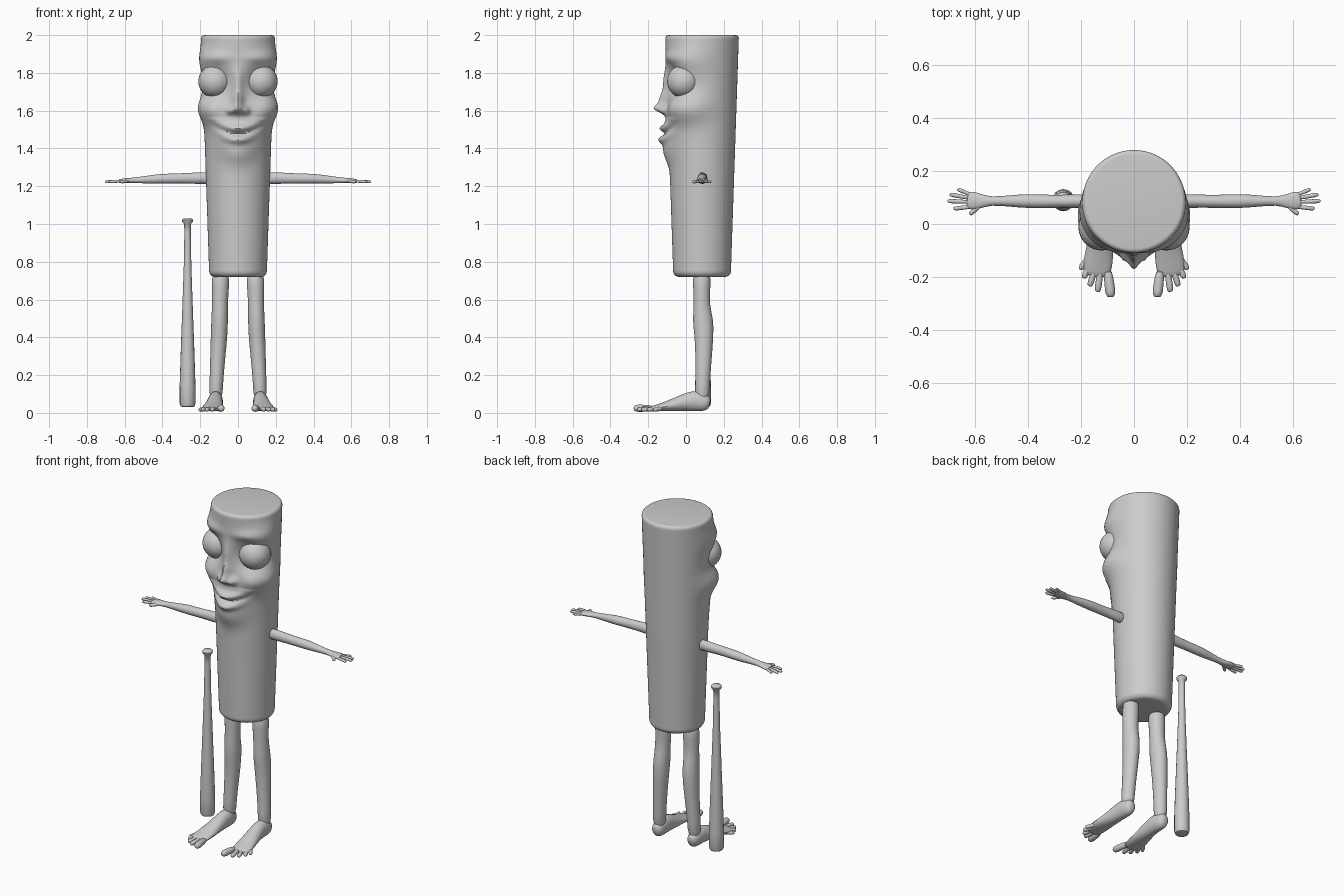
import bpy, bmesh, math
from mathutils import Vector

if "Cube" in bpy.data.objects:
    bpy.data.objects.remove(bpy.data.objects["Cube"])

grey = bpy.data.materials.new("plain_grey")
grey.use_nodes = True
COLOUR = (0.6, 0.6, 0.6, 1)
grey.diffuse_color = COLOUR
grey.node_tree.nodes["Principled BSDF"].inputs["Base Color"].default_value = COLOUR


def skin(name, rings, subsurf=0):
    """Join rings of points into a closed smooth tube."""
    bm = bmesh.new()
    loops = [[bm.verts.new(p) for p in ring] for ring in rings]
    n = len(loops[0])
    for a, b in zip(loops, loops[1:]):
        for i in range(n):
            j = (i + 1) % n
            bm.faces.new((a[i], a[j], b[j], b[i]))
    bm.faces.new(loops[0][::-1])
    bm.faces.new(loops[-1])
    bmesh.ops.recalc_face_normals(bm, faces=bm.faces)
    mesh = bpy.data.meshes.new(name)
    bm.to_mesh(mesh)
    bm.free()
    mesh.materials.append(grey)
    ob = bpy.data.objects.new(name, mesh)
    bpy.context.collection.objects.link(ob)
    if subsurf:
        ob.modifiers.new("smooth", "SUBSURF").levels = subsurf
        ob.modifiers["smooth"].render_levels = subsurf
    bpy.ops.object.select_all(action="DESELECT")
    ob.select_set(True)
    bpy.context.view_layer.objects.active = ob
    bpy.ops.object.shade_smooth_by_angle(angle=math.radians(50))
    return ob


def limb(name, side, path, up, sides=12, subsurf=1):
    """Loft ellipses (x, y, z, width, height) along a path."""
    centres = [Vector((side * p[0], p[1], p[2])) for p in path]
    rings = []
    for i, p in enumerate(path):
        ahead = centres[min(i + 1, len(path) - 1)] - centres[max(i - 1, 0)]
        u = ahead.cross(Vector(up)).normalized()
        v = u.cross(ahead).normalized()
        turn = [math.tau * k / sides for k in range(sides)]
        rings.append([centres[i] + u * p[3] * math.cos(t) + v * p[4] * math.sin(t)
                      for t in turn])
    return skin(name, rings, subsurf)


def digit(name, side, base, tip, r):
    """Finger or toe with a rounded tip."""
    a, b = Vector(base), Vector(tip)
    path = []
    for t, f in ((0, 0.9), (0.5, 0.95), (0.8, 1.05), (0.95, 0.8), (1, 0.45)):
        path.append((*a.lerp(b, t), r * f, r * f))
    limb(name, side, path, (0, 0, 1), 8)


# Face relief: x, z, x spread, z spread, height
FACE = [
    (0, 1.47, .12, .09, .03),       # muzzle
    (0, 1.37, .10, .06, .02),       # chin
    (0, 1.61, .030, .027, .055),    # nose tip
    (0, 1.655, .026, .045, .035),   # nose ridge
    (.042, 1.60, .02, .02, .03),    # nostril wings
    (0, 1.74, .025, .08, .02),      # bridge
    (.105, 1.755, .055, .075, -.04),  # eye sockets
    (.12, 1.88, .08, .03, .015),    # brows
    (.14, 1.60, .06, .06, .015),    # cheeks
    (0, 1.508, .09, .017, .022),    # upper lip
    (0, 1.478, .10, .010, -.014),   # mouth line
    (0, 1.445, .075, .020, .024),   # lower lip
]
BOTTOM, TOP, MID_Y = 0.72, 2.0, 0.085


def bump(v, centre, spread):
    return math.exp(-((v - centre) / spread) ** 2)


def body_point(angle, z):
    r = 0.152 + 0.043 * (z - BOTTOM) / (TOP - BOTTOM)
    # Rounded rims
    for gap, size in ((z - BOTTOM, .03), (TOP - z, .018)):
        if gap < size:
            r -= size * (1 - math.sqrt(1 - (1 - gap / size) ** 2))
    # Cheekbones and temples at the sides of the face
    wide = bump(abs(angle), 1.1, .55)
    r += wide * (.044 * bump(z, 1.61, .075) + .024 * bump(z, 1.87, .075))
    x, y = r * math.sin(angle), MID_Y - r * math.cos(angle)
    front = max(0, min(1, math.cos(angle) / .45))
    front *= front * (3 - 2 * front)
    zs = z - (2.5 * x * x if z < 1.56 else 0)
    for cx, cz, sx, sz, h in FACE:
        height = zs if cz < 1.55 else z
        y -= front * h * bump(abs(x), cx, sx) * bump(height, cz, sz)
    return (x, y, z)


# Body and face in one column
SEG, ROWS = 112, 150
levels = [BOTTOM + (TOP - BOTTOM) * i / ROWS for i in range(ROWS + 1)]
levels[1:1] = [BOTTOM + .001, BOTTOM + .004]
levels[-1:-1] = [TOP - .003, TOP - .0008]
skin("body", [[body_point(math.tau * k / SEG - math.pi, z) for k in range(SEG)]
              for z in levels])

# Eyes, legs, feet, arms and hands
for side, tag in ((1, "left"), (-1, "right")):
    R = 0.088
    eye = [(.122, -.012 + R * math.cos(a), 1.755, R * math.sin(a), R * math.sin(a))
           for a in [math.pi * (i + .15) / 16.3 for i in range(17)]]
    limb(tag + "_eye", side, eye, (0, 0, 1), 32, 0)

    limb(tag + "_leg", side, [
        (.092, .085, .76, .050, .052), (.093, .083, .66, .047, .047),
        (.096, .083, .57, .043, .043), (.097, .090, .49, .046, .058),
        (.100, .096, .41, .046, .052), (.108, .093, .28, .041, .044),
        (.115, .088, .16, .037, .040), (.118, .085, .06, .038, .042)], (0, 1, 0))
    limb(tag + "_foot", side, [
        (.118, .128, .048, .020, .026), (.118, .110, .052, .036, .046),
        (.118, .060, .065, .040, .058), (.120, .010, .060, .042, .052),
        (.126, -.06, .043, .049, .036), (.134, -.13, .030, .058, .022),
        (.140, -.18, .022, .056, .015), (.142, -.20, .020, .042, .010)], (0, 0, 1))
    toes = ((.100, -.17, .087, -.277, .021), (.126, -.17, .138, -.257, .014),
            (.145, -.16, .168, -.236, .013), (.160, -.14, .191, -.205, .013),
            (.170, -.12, .204, -.172, .012))
    for i, (x, y, tx, ty, r) in enumerate(toes):
        digit(f"{tag}_toe_{i + 1}", side, (x, y, .024), (tx, ty, r + .004), r)

    limb(tag + "_arm", side, [
        (.12, .087, 1.243, .030, .036), (.22, .087, 1.243, .026, .031),
        (.32, .085, 1.241, .025, .027), (.40, .087, 1.240, .029, .028),
        (.48, .087, 1.235, .021, .021), (.54, .087, 1.232, .016, .016),
        (.575, .086, 1.230, .027, .014), (.61, .088, 1.228, .037, .013),
        (.635, .091, 1.227, .032, .010)], (0, 0, 1))
    fingers = ((.575, .075, .622, .036, .010), (.615, .065, .683, .058, .009),
               (.620, .083, .705, .087, .009), (.620, .098, .697, .112, .009),
               (.610, .108, .668, .132, .008))
    for i, (x, y, tx, ty, r) in enumerate(fingers):
        digit(f"{tag}_finger_{i + 1}", side, (x, y, 1.228), (tx, ty, 1.223), r)

# Bat standing beside the right leg
bat = ((.030, .022), (.034, .036), (.050, .042), (.14, .042), (.30, .037), (.55, .028),
       (.78, .020), (.95, .017), (1.0, .018), (1.01, .028), (1.022, .030), (1.03, .022))
limb("bat", 1, [(-.267, .09, z, r, r) for z, r in bat], (0, 1, 0), 16, 0)
